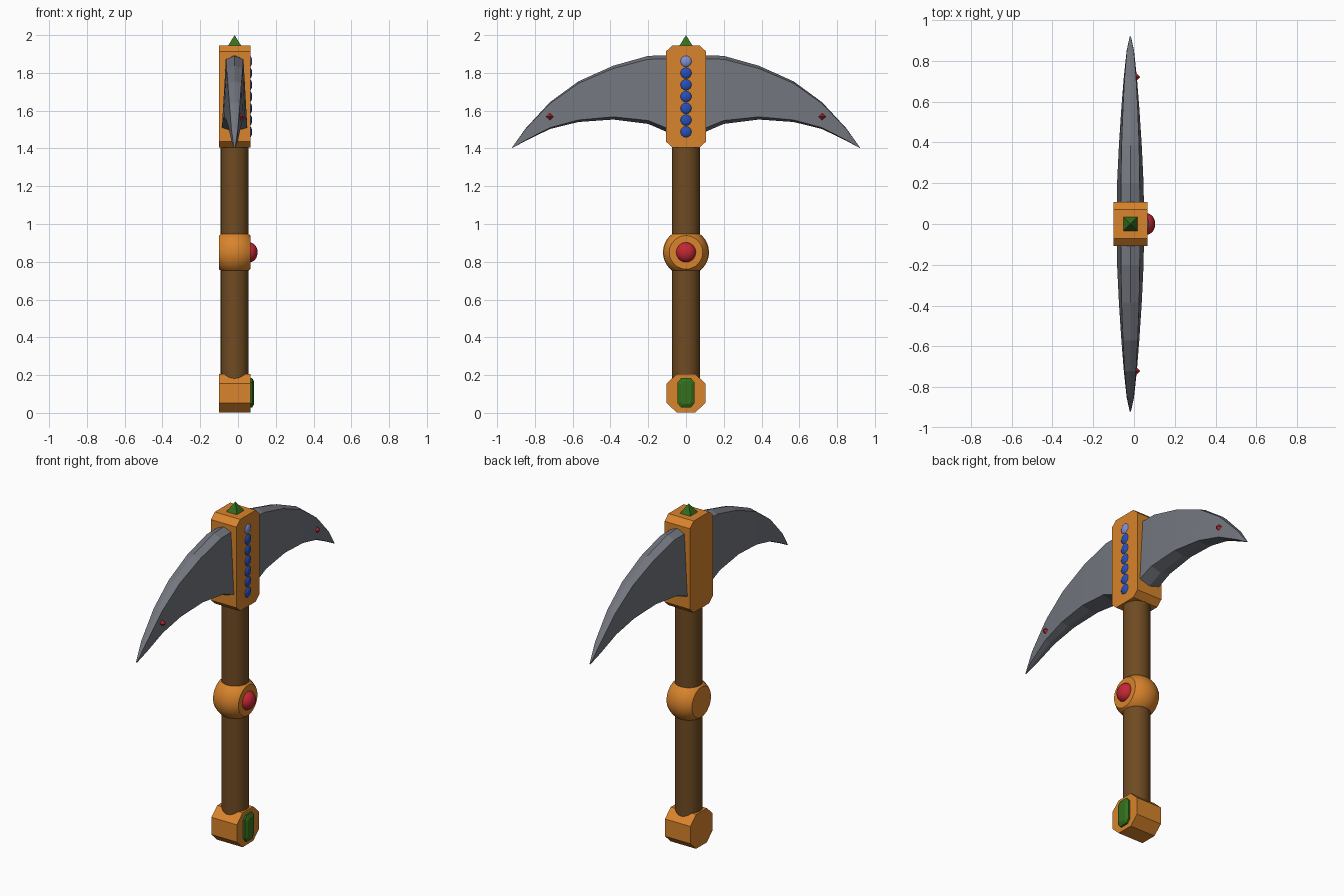
import bpy, bmesh
from math import radians
from mathutils import Matrix, Vector

if "Cube" in bpy.data.objects:
    bpy.data.objects.remove(bpy.data.objects["Cube"])

CX = -0.018          # middle plane of the tool
HALF = 0.083         # half thickness of the gold fittings
FACE = CX + HALF     # jewelled face


def material(name, rgb):
    m = bpy.data.materials.new(name)
    m.diffuse_color = (*rgb, 1)
    m.use_nodes = True
    m.node_tree.nodes["Principled BSDF"].inputs["Base Color"].default_value = m.diffuse_color
    return m


GOLD = material("gold", (0.69, 0.23, 0.025))
WOOD = material("wood", (0.16, 0.07, 0.016))
STEEL = material("steel", (0.17, 0.18, 0.21))
RED = material("red_gem", (0.55, 0.02, 0.035))
GREEN = material("green_gem", (0.035, 0.16, 0.012))
BLUE = material("blue_gem", (0.02, 0.08, 0.5))
PALE = material("pale_gem", (0.22, 0.28, 0.7))


def finish(bm, name, mat, smooth=None):
    bmesh.ops.recalc_face_normals(bm, faces=bm.faces)
    me = bpy.data.meshes.new(name)
    bm.to_mesh(me)
    bm.free()
    me.materials.append(mat)
    ob = bpy.data.objects.new(name, me)
    bpy.context.collection.objects.link(ob)
    if smooth:
        bpy.ops.object.select_all(action='DESELECT')
        ob.select_set(True)
        bpy.context.view_layer.objects.active = ob
        bpy.ops.object.shade_smooth_by_angle(angle=radians(smooth))
    return ob


def loft(name, rings, mat):
    """Skin a list of equal-length closed rings and cap both ends."""
    bm = bmesh.new()
    rows = [[bm.verts.new(p) for p in r] for r in rings]
    n = len(rows[0])
    for a, b in zip(rows, rows[1:]):
        for i in range(n):
            bm.faces.new((a[i], a[(i + 1) % n], b[(i + 1) % n], b[i]))
    bm.faces.new(rows[0])
    bm.faces.new(rows[-1])
    return finish(bm, name, mat)


def octagon(x, hy, z0, z1, cy, cz):
    """Chamfered rectangle in the YZ plane."""
    return [(x, -hy + cy, z0), (x, hy - cy, z0), (x, hy, z0 + cz), (x, hy, z1 - cz),
            (x, hy - cy, z1), (x, -hy + cy, z1), (x, -hy, z1 - cz), (x, -hy, z0 + cz)]


def ball(name, loc, size, mat, seg=16, rings=10):
    bm = bmesh.new()
    bmesh.ops.create_uvsphere(bm, u_segments=seg, v_segments=rings, radius=1)
    bm.transform(Matrix.Translation(loc) @ Matrix.Diagonal((*size, 1)))
    return finish(bm, name, mat, 50)


def cone(name, loc, r1, r2, depth, sides, mat, turn=0, smooth=None):
    bm = bmesh.new()
    bmesh.ops.create_cone(bm, cap_ends=True, segments=sides, radius1=r1, radius2=r2, depth=depth)
    bm.transform(Matrix.Translation(loc) @ Matrix.Rotation(radians(turn), 4, 'Z'))
    return finish(bm, name, mat, smooth)


# Wooden handle
cone("handle", (CX, 0, 0.76), 0.074, 0.074, 1.36, 24, WOOD, smooth=40)

# Gold pommel and head block
loft("pommel", [octagon(CX + s * HALF, 0.103, 0.003, 0.205, 0.053, 0.05) for s in (-1, 1)], GOLD)
loft("head_block", [octagon(CX + s * HALF, 0.107, 1.405, 1.945, 0.035, 0.032) for s in (-1, 1)], GOLD)

# Gold ball collar, sliced flat on its faces and ends
bm = bmesh.new()
bmesh.ops.create_uvsphere(bm, u_segments=24, v_segments=16, radius=0.122)
for axis, d in ((Vector((1, 0, 0)), HALF), (Vector((0, 0, 1)), 0.096)):
    for s in (-1, 1):
        bmesh.ops.bisect_plane(bm, geom=bm.verts[:] + bm.edges[:] + bm.faces[:],
                               plane_co=axis * d * s, plane_no=axis * s, clear_outer=True)
        bmesh.ops.holes_fill(bm, edges=[e for e in bm.edges if e.is_boundary])
bm.transform(Matrix.Translation((CX, 0, 0.85)))
finish(bm, "collar", GOLD, 30)

# Blades: y, top z, bottom z, half width at top, half width at bottom
STATIONS = [(0.05, 1.895, 1.465, 0.047, 0.067), (0.2, 1.89, 1.53, 0.046, 0.065),
            (0.385, 1.838, 1.553, 0.043, 0.056), (0.57, 1.755, 1.54, 0.036, 0.044),
            (0.72, 1.645, 1.503, 0.028, 0.032), (0.85, 1.505, 1.44, 0.017, 0.018),
            (0.92, 1.406, 1.402, 0.003, 0.003)]
for side, s in (("left", -1), ("right", 1)):
    rings = []
    for y, t, b, wt, wb in STATIONS:
        d = 0.05 * (t - b)
        rings.append([(CX, s * y, t), (CX + wt, s * y, t - d), (CX + wb, s * y, b + d),
                      (CX, s * y, b), (CX - wb, s * y, b + d), (CX - wt, s * y, t - d)])
    loft(side + "_blade", rings, STEEL)
    # Small octahedral ruby near the tip
    bm = bmesh.new()
    bmesh.ops.create_uvsphere(bm, u_segments=4, v_segments=2, radius=0.023)
    bm.transform(Matrix.Translation((0.008, s * 0.72, 1.568)))
    finish(bm, side + "_blade_gem", RED)

# Row of blue gems on the head block
for i in range(7):
    ball(f"blue_gem_{i + 1}", (FACE - 0.005, 0, 1.488 + i * 0.0622), (0.015, 0.031, 0.031),
         PALE if i == 6 else BLUE)

# Red collar gem, green pommel gem, green pyramid on top
ball("collar_gem", (FACE - 0.005, 0, 0.85), (0.044, 0.053, 0.053), RED, 20, 12)
loft("pommel_gem", [octagon(FACE - 0.02, 0.044, 0.028, 0.184, 0.018, 0.022),
                    octagon(FACE + 0.01, 0.044, 0.028, 0.184, 0.018, 0.022),
                    octagon(FACE + 0.02, 0.028, 0.046, 0.166, 0.01, 0.014)], GREEN)
cone("top_gem", (CX, 0, 1.968), 0.056, 0, 0.064, 4, GREEN, turn=45)
